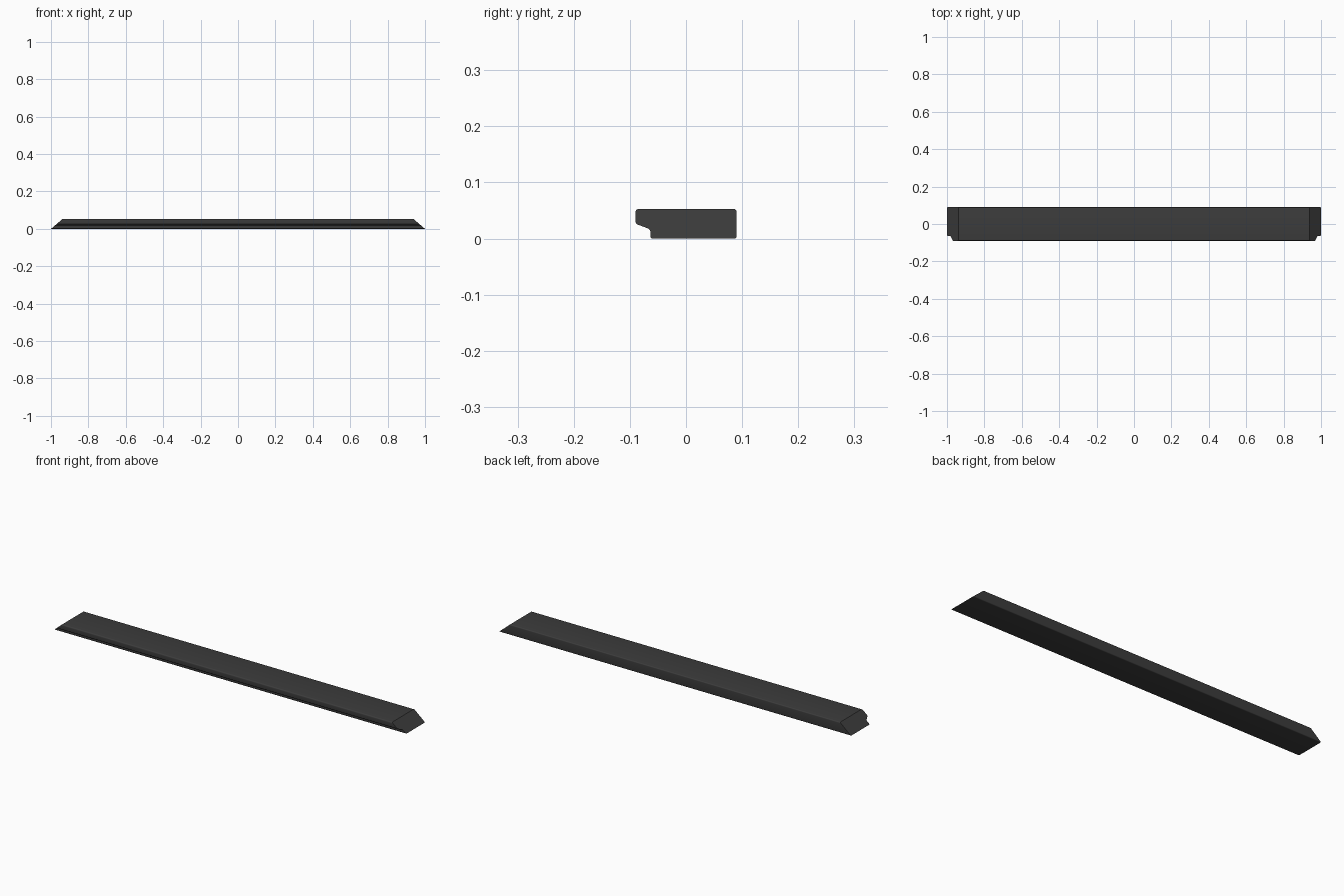
import bpy, bmesh, math
from mathutils import Vector

if "Cube" in bpy.data.objects:
    bpy.data.objects.remove(bpy.data.objects["Cube"])

# Cross-section corners: y, z, rounding radius
CORNERS = [(-0.0635, 0.0, 0.004), (0.09, 0.0, 0.004), (0.09, 0.053, 0.005),
           (-0.09, 0.053, 0.006), (-0.09, 0.0265, 0.006), (-0.0635, 0.0165, 0.007)]
STEPS = 4
SLOPE = 0.062 / 0.053


def rounded_profile(corners):
    pts = []
    n = len(corners)
    for i, (y, z, r) in enumerate(corners):
        p = Vector((y, z))
        a = (Vector(corners[i - 1][:2]) - p).normalized()
        b = (Vector(corners[(i + 1) % n][:2]) - p).normalized()
        d = r / math.tan(a.angle(b) / 2)
        centre = p + (a + b).normalized() * r / math.sin(a.angle(b) / 2)
        u, v = p + a * d - centre, p + b * d - centre
        for k in range(STEPS + 1):
            t = k / STEPS
            pts.append(centre + u.lerp(v, t).normalized() * r)
    return pts


# Moulding strip with mitred ends
profile = rounded_profile(CORNERS)
bm = bmesh.new()
left, right = [[bm.verts.new((s * (1 - SLOPE * p.y), p.x, p.y)) for p in profile] for s in (-1, 1)]
n = len(profile)
for i in range(n):
    j = (i + 1) % n
    bm.faces.new((left[i], left[j], right[j], right[i]))
bm.faces.new(left)
bm.faces.new(right)
bmesh.ops.recalc_face_normals(bm, faces=bm.faces)

mesh = bpy.data.meshes.new("moulding_strip")
bm.to_mesh(mesh)
bm.free()
strip = bpy.data.objects.new("moulding_strip", mesh)
bpy.context.collection.objects.link(strip)

# Dark finish
mat = bpy.data.materials.new("dark_finish")
mat.diffuse_color = (0.045, 0.045, 0.045, 1)
mat.use_nodes = True
mat.node_tree.nodes["Principled BSDF"].inputs["Base Color"].default_value = mat.diffuse_color
mesh.materials.append(mat)

bpy.context.view_layer.objects.active = strip
strip.select_set(True)
bpy.ops.object.shade_smooth_by_angle(angle=math.radians(30))
